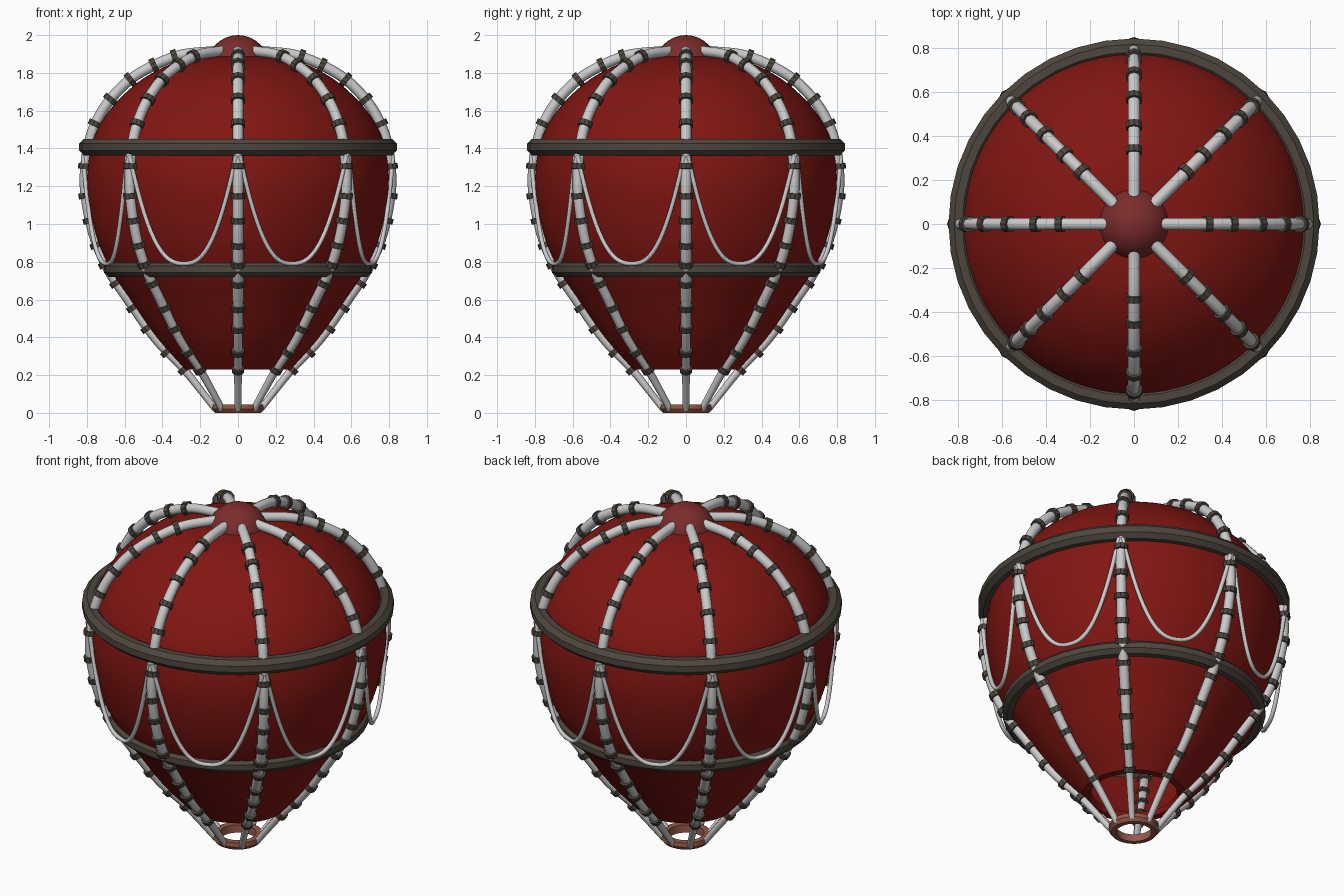
import bpy, math
from mathutils import Vector

if "Cube" in bpy.data.objects:
    bpy.data.objects.remove(bpy.data.objects["Cube"])


def material(name, rgb):
    m = bpy.data.materials.new(name)
    m.diffuse_color = (*rgb, 1)
    m.use_nodes = True
    m.node_tree.nodes["Principled BSDF"].inputs["Base Color"].default_value = m.diffuse_color
    return m


RED = material("red_fabric", (0.22, 0.008, 0.006))
CAP = material("cap_red", (0.2, 0.025, 0.025))
DARK = material("dark_leather", (0.075, 0.062, 0.048))
ROPE = material("pale_rope", (0.68, 0.68, 0.68))
COPPER = material("copper", (0.3, 0.1, 0.07))


def finish(obj, mat, angle=35):
    obj.data.materials.append(mat)
    bpy.ops.object.select_all(action='DESELECT')
    obj.select_set(True)
    bpy.context.view_layer.objects.active = obj
    bpy.ops.object.shade_smooth_by_angle(angle=math.radians(angle))
    return obj


def spline(pts, n=6):
    """Catmull-Rom samples through (r, z) points."""
    p = [Vector(q) for q in pts]
    p = [2 * p[0] - p[1]] + p + [2 * p[-1] - p[-2]]
    out = []
    for a, b, c, d in zip(p, p[1:], p[2:], p[3:]):
        for i in range(n):
            t = i / n
            out.append(0.5 * (2 * b + (c - a) * t + (2 * a - 5 * b + 4 * c - d) * t * t
                              + (3 * b - a - 3 * c + d) * t ** 3))
    return out + [p[-2]]


def lathe(name, profile, mat, seg=48, closed=False, angle=35):
    """Revolve an (r, z) profile, listed from bottom to top outside, about z."""
    n = len(profile)
    verts = [(r * math.cos(2 * math.pi * s / seg), r * math.sin(2 * math.pi * s / seg), z)
             for s in range(seg) for r, z in profile]
    faces = []
    for s in range(seg):
        a, b = s * n, (s + 1) % seg * n
        for i in range(n if closed else n - 1):
            j = (i + 1) % n
            faces.append((a + i, b + i, b + j, a + j))
    me = bpy.data.meshes.new(name)
    me.from_pydata(verts, [], faces)
    obj = bpy.data.objects.new(name, me)
    bpy.context.collection.objects.link(obj)
    return finish(obj, mat, angle)


def octagon(r, z, size):
    k = size / math.cos(math.pi / 8)
    return [(r + k * math.cos(math.pi * (i + 0.5) / 4), z + k * math.sin(math.pi * (i + 0.5) / 4))
            for i in range(8)]


def tube(name, pts, radii, mat):
    cu = bpy.data.curves.new(name, 'CURVE')
    cu.dimensions = '3D'
    cu.bevel_depth = 1.0
    cu.bevel_resolution = 2
    cu.use_fill_caps = True
    sp = cu.splines.new('POLY')
    sp.points.add(len(pts) - 1)
    for q, co, r in zip(sp.points, pts, radii):
        q.co = (*co, 1)
        q.radius = r
    obj = bpy.data.objects.new(name, cu)
    bpy.context.collection.objects.link(obj)
    bpy.ops.object.select_all(action='DESELECT')
    obj.select_set(True)
    bpy.context.view_layer.objects.active = obj
    bpy.ops.object.convert(target='MESH')
    return finish(bpy.context.object, mat, 60)


def polar(r, a, z):
    return Vector((r * math.cos(a), r * math.sin(a), z))


# Envelope, open at the bottom with a small inward lip
env = spline([(0.28, 0.23), (0.43, 0.4), (0.57, 0.6), (0.675, 0.76), (0.755, 0.95),
              (0.80, 1.2), (0.775, 1.42), (0.71, 1.56), (0.61, 1.68), (0.47, 1.79),
              (0.28, 1.87), (0.0, 1.9)])
lathe("envelope", [(0.23, 0.26), (0.24, 0.23)] + [tuple(p) for p in env], RED, 64)

# Crown cap
bpy.ops.mesh.primitive_uv_sphere_add(segments=32, ring_count=16, radius=0.165, location=(0, 0, 1.835))
bpy.context.object.name = "crown_cap"
finish(bpy.context.object, CAP)

# Leather hoops and the copper mouth ring
lathe("upper_hoop", octagon(0.797, 1.407, 0.044), DARK, 40, True, 25)
lathe("lower_hoop", octagon(0.67, 0.76, 0.04), DARK, 40, True, 25)
lathe("mouth_ring", [(0.095, 0.0), (0.122, 0.0), (0.137, 0.02), (0.134, 0.045), (0.098, 0.045)],
      COPPER, 32, True)

# Eight vertical ropes with leather bands
path = spline([(0.12, 0.02), (0.205, 0.13), (0.29, 0.235), (0.435, 0.39), (0.58, 0.6),
               (0.685, 0.76), (0.765, 0.95), (0.81, 1.2), (0.79, 1.42), (0.735, 1.57),
               (0.645, 1.695), (0.52, 1.8), (0.32, 1.89), (0.12, 1.915)])
band_heights = [0.23, 0.325, 0.45, 0.56, 0.69, 0.79, 0.89, 1.02, 1.15, 1.305,
                1.53, 1.66, 1.765, 1.84, 1.885]
for k in range(8):
    a = k * math.pi / 4
    pts = [polar(r, a, z) for r, z in path]
    radii = [0.017 + 0.011 * min(1, p.z / 0.6) for p in pts]
    tube(f"rope_{k + 1}", pts, radii, ROPE)
    for j, h in enumerate(band_heights):
        i = next(i for i in range(len(pts) - 1) if pts[i + 1].z >= h)
        d = pts[i + 1] - pts[i]
        c = pts[i] + d * ((h - pts[i].z) / d.z)
        size = 0.03 + 0.009 * min(1, h / 0.6)
        bpy.ops.mesh.primitive_cylinder_add(vertices=10, radius=size, depth=0.03, location=c,
                                            rotation=d.to_track_quat('Z', 'Y').to_euler())
        bpy.context.object.name = f"rope_{k + 1}_band_{j + 1}"
        finish(bpy.context.object, DARK, 25)

# Draped ropes hanging between the verticals
for k in range(8):
    mid = (k + 0.5) * math.pi / 4
    pts = []
    for i in range(33):
        t = (i / 16 - 1) * 0.97
        pts.append(polar(0.75 + 0.075 * abs(t) ** 1.7, mid + t * math.pi / 8,
                         0.79 + 0.62 * abs(t) ** 2.6))
    tube(f"drape_{k + 1}", pts, [0.012] * 33, ROPE)
